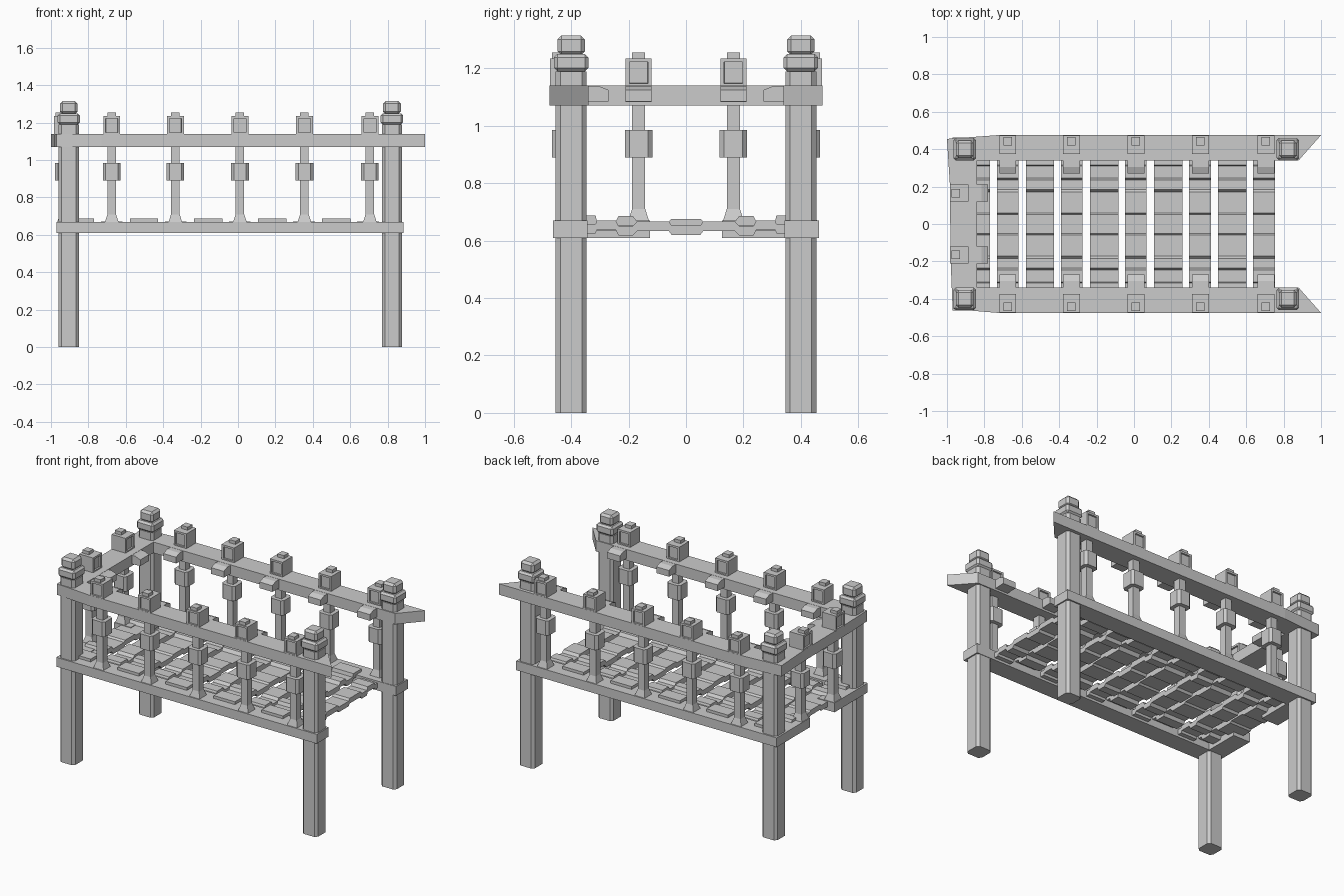
import bpy, bmesh
from math import pi
from mathutils import Matrix, Vector

if "Cube" in bpy.data.objects:
    bpy.data.objects.remove(bpy.data.objects["Cube"])


def finish(name, bm, mat=None):
    if mat:
        bm.transform(mat)
    bmesh.ops.recalc_face_normals(bm, faces=bm.faces)
    me = bpy.data.meshes.new(name)
    bm.to_mesh(me)
    bm.free()
    ob = bpy.data.objects.new(name, me)
    bpy.context.collection.objects.link(ob)
    return ob


def box(bm, x0, x1, y0, y1, z0, z1, chamfer=0, all_edges=False):
    """Axis aligned box, optionally with chamfered vertical (or all) edges."""
    m = Matrix.LocRotScale(((x0 + x1) / 2, (y0 + y1) / 2, (z0 + z1) / 2), None,
                           (x1 - x0, y1 - y0, z1 - z0))
    verts = bmesh.ops.create_cube(bm, size=1, matrix=m)["verts"]
    if chamfer:
        edges = {e for v in verts for e in v.link_edges}
        if not all_edges:
            edges = {e for e in edges
                     if abs(e.verts[0].co.z - e.verts[1].co.z) > 1e-4}
        bmesh.ops.bevel(bm, geom=list(edges), offset=chamfer, segments=1,
                        affect='EDGES')
    return verts


def sq(bm, w, z0, z1, chamfer=0, all_edges=False):
    return box(bm, -w / 2, w / 2, -w / 2, w / 2, z0, z1, chamfer, all_edges)


def prism(bm, pts, vec):
    f = bm.faces.new([bm.verts.new(p) for p in pts])
    r = bmesh.ops.extrude_face_region(bm, geom=[f])["geom"]
    bmesh.ops.translate(bm, vec=Vector(vec),
                        verts=[g for g in r if isinstance(g, bmesh.types.BMVert)])


def frustum(bm, w0, w1, z0, z1):
    for v in sq(bm, w0, z0, z1):
        if v.co.z > (z0 + z1) / 2:
            v.co.x *= w1 / w0
            v.co.y *= w1 / w0


# Corner posts with stepped caps
def corner_post(name, x, y):
    bm = bmesh.new()
    sq(bm, 0.108, 0, 1.19, 0.016)
    sq(bm, 0.12, 1.19, 1.25, 0.012, True)
    sq(bm, 0.095, 1.245, 1.315, 0.014, True)
    finish(name, bm, Matrix.Translation((x, y, 0)))


# Balusters: local +y points outwards
def baluster(name, x, y, angle):
    bm = bmesh.new()
    frustum(bm, 0.075, 0.046, 0.665, 0.71)
    sq(bm, 0.046, 0.70, 1.08)
    sq(bm, 0.095, 0.89, 0.985, 0.015)
    # inward bracket under the rail top
    prism(bm, [(-0.045, 0, 1.08), (-0.045, -0.15, 1.085), (-0.045, -0.15, 1.125),
               (-0.045, -0.115, 1.139), (-0.045, 0, 1.139)], (0.09, 0, 0))
    # cap block with recessed panels
    verts = box(bm, -0.045, 0.045, -0.045, 0.054, 1.135, 1.235)
    bm.normal_update()
    faces = {f for v in verts for f in v.link_faces if abs(f.normal.y) > 0.9}
    bmesh.ops.inset_individual(bm, faces=list(faces), thickness=0.018)
    bmesh.ops.inset_individual(bm, faces=list(faces), thickness=0.001, depth=-0.01)
    box(bm, -0.023, 0.023, 0, 0.046, 1.23, 1.255)
    finish(name, bm, Matrix.Translation((x, y, 0)) @ Matrix.Rotation(angle, 4, 'Z'))


for side, s in (("front", -1), ("back", 1)):
    corner_post(f"{side}_left_post", -0.905, s * 0.4)
    corner_post(f"{side}_right_post", 0.823, s * 0.4)
    for i, x in enumerate((-0.675, -0.335, 0.01, 0.355, 0.705)):
        baluster(f"{side}_baluster_{i + 1}", x, s * 0.42, 0 if s > 0 else pi)
    baluster(f"end_baluster_{side}", -0.93, s * 0.165, pi / 2)

    # Seat rail with a short return along the left end
    bm = bmesh.new()
    prism(bm, [(x, s * y, 0.61) for x, y in
               ((0.885, 0.463), (-0.97, 0.463), (-0.97, 0.125), (-0.85, 0.125),
                (-0.85, 0.343), (0.885, 0.343))], (0, 0, 0.06))
    finish(f"{side}_seat_rail", bm)

# U shaped top rail, slightly skewed at the closed end
outline = [(1, .475), (-.73, .475), (-1, .455), (-.985, .22), (-.98, -.2),
           (-.97, -.455), (-.73, -.475), (1, -.475), (.88, -.34), (-.84, -.34),
           (-.84, .34), (.88, .34)]
bm = bmesh.new()
prism(bm, [(x, y, 1.07) for x, y in outline], (0, 0, 0.07))
finish("top_rail", bm)


# Seat slats: stepped strips, alternately wide and narrow
def slat(name, x, w, steps):
    half = [(0, 0.05), (0.06, 0.17), (0.185, 0.235), (0.245, 0.31), (0.315, 0.40)]
    line = [(y, z) for (a, b), z in zip(half, steps) for y in (a, b)][1:]
    line = [(-y, z) for y, z in reversed(line)] + line
    pts = [(x - w / 2, y, z + 0.033) for y, z in line]
    pts += [(x - w / 2, y, z) for y, z in reversed(line)]
    bm = bmesh.new()
    prism(bm, pts, (w, 0, 0))
    finish(name, bm)


for i in range(5):
    slat(f"wide_slat_{i + 1}", -0.845 + i * 0.3425, 0.152,
         (0.643, 0.633, 0.653, 0.633, 0.655))
    slat(f"narrow_slat_{i + 1}", -0.675 + i * 0.3425, 0.116,
         (0.62, 0.634, 0.618, 0.638, 0.625))
